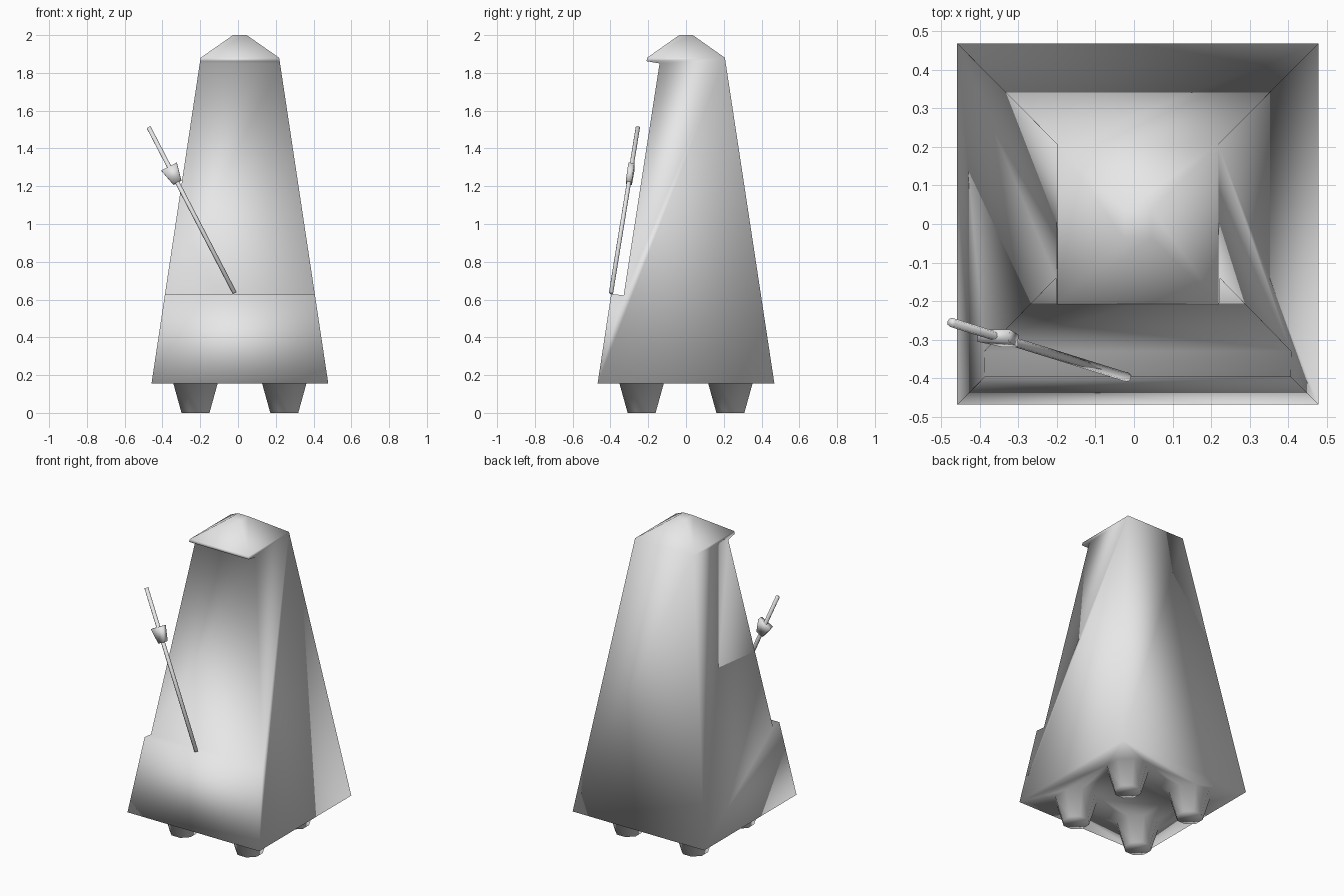
import bpy, bmesh, math
from mathutils import Vector

cube = bpy.data.objects.get("Cube")
if cube:
    bpy.data.objects.remove(cube, do_unlink=True)

grey = bpy.data.materials.new("plain grey")
grey.use_nodes = True
grey.diffuse_color = (0.8, 0.8, 0.8, 1)
grey.node_tree.nodes["Principled BSDF"].inputs["Base Color"].default_value = (0.8, 0.8, 0.8, 1)

CX = 0.01                      # the case sits slightly off centre in x
BASE_Z, EAVE_Z = 0.155, 1.88


def finish(bm, name, smooth=True):
    bmesh.ops.recalc_face_normals(bm, faces=bm.faces)
    mesh = bpy.data.meshes.new(name)
    bm.to_mesh(mesh)
    bm.free()
    mesh.materials.append(grey)
    for p in mesh.polygons:
        p.use_smooth = smooth
    obj = bpy.data.objects.new(name, mesh)
    bpy.context.collection.objects.link(obj)
    return obj


def half_width(z):
    return 0.468 + (0.208 - 0.468) * (z - BASE_Z) / (EAVE_Z - BASE_Z)


def ring(bm, cx, cy, z, r, n=8):
    out = r / math.cos(math.pi / n)
    return [bm.verts.new((cx + out * math.cos((i + 0.5) * 2 * math.pi / n),
                          cy + out * math.sin((i + 0.5) * 2 * math.pi / n), z)) for i in range(n)]


def bridge(bm, a, b):
    n = len(a)
    for i in range(n):
        bm.faces.new((a[i], a[(i + 1) % n], b[(i + 1) % n], b[i]))


# Case: side profile (y, z) from front base, over the shelf and recess, to the back
bm = bmesh.new()
profile = [(-0.468, BASE_Z), (-0.396, 0.63), (-0.33, 0.622), (-0.14, 1.85),
           (-0.209, 1.862), (-0.206, EAVE_Z), (0.206, EAVE_Z), (0.468, BASE_Z)]
right = [bm.verts.new((CX - half_width(z), y, z)) for y, z in profile]
left = [bm.verts.new((CX + half_width(z), y, z)) for y, z in profile]
for i in (0, 1, 2, 3, 4, 6):
    bm.faces.new((right[i], left[i], left[i + 1], right[i + 1]))
bm.faces.new(right)
bm.faces.new(left[::-1])

# Pyramid roof with a small flat top
eave = [right[5], left[5], left[6], right[6]]
top = [bm.verts.new((CX + sx * 0.036, sy * 0.036, 2.0))
       for sx, sy in ((-1, -1), (1, -1), (1, 1), (-1, 1))]
bridge(bm, eave, top)
bm.faces.new(top)

# Four tapered feet blended into the underside
floor_edges = [bm.edges.get((right[0], left[0])), bm.edges.get((left[0], left[7])),
               bm.edges.get((left[7], right[7])), bm.edges.get((right[7], right[0]))]
for sx in (-1, 1):
    for sy in (-1, 1):
        x, y = CX + sx * 0.235, sy * 0.235
        upper = ring(bm, x, y, BASE_Z, 0.117)
        lower = ring(bm, x, y, 0.0, 0.074)
        bridge(bm, upper, lower)
        bm.faces.new(lower)
        floor_edges += [bm.edges.get((upper[i], upper[(i + 1) % 8])) for i in range(8)]
bmesh.ops.triangle_fill(bm, edges=floor_edges, use_beauty=True, normal=(0, 0, -1))
finish(bm, "case")

# Pendulum rod, leaning to one side in front of the recess
start, end = Vector((-0.018, -0.397, 0.635)), Vector((-0.473, -0.255, 1.512))
axis = (end - start).normalized()
bm = bmesh.new()
bmesh.ops.create_cone(bm, cap_ends=True, segments=8, radius1=0.012, radius2=0.012,
                      depth=(end - start).length)
rod = finish(bm, "pendulum_rod")
rod.location = (start + end) / 2
rod.rotation_mode = 'QUATERNION'
rod.rotation_quaternion = axis.to_track_quat('Z', 'Y')

# Sliding weight: a flat tapered plate, wide end up
side = Vector((0, 1, 0)).cross(axis).normalized()
depth = axis.cross(side).normalized() * 0.016
centre = start.lerp(end, 0.715)
bm = bmesh.new()
loops = []
for d in (-1, 1):
    loops.append([bm.verts.new(centre + side * s + axis * a + depth * d)
                  for s, a in ((-0.024, -0.048), (0.024, -0.048), (0.046, 0.046), (-0.046, 0.046))])
bridge(bm, *loops)
for loop in loops:
    bm.faces.new(loop)
finish(bm, "pendulum_weight")
